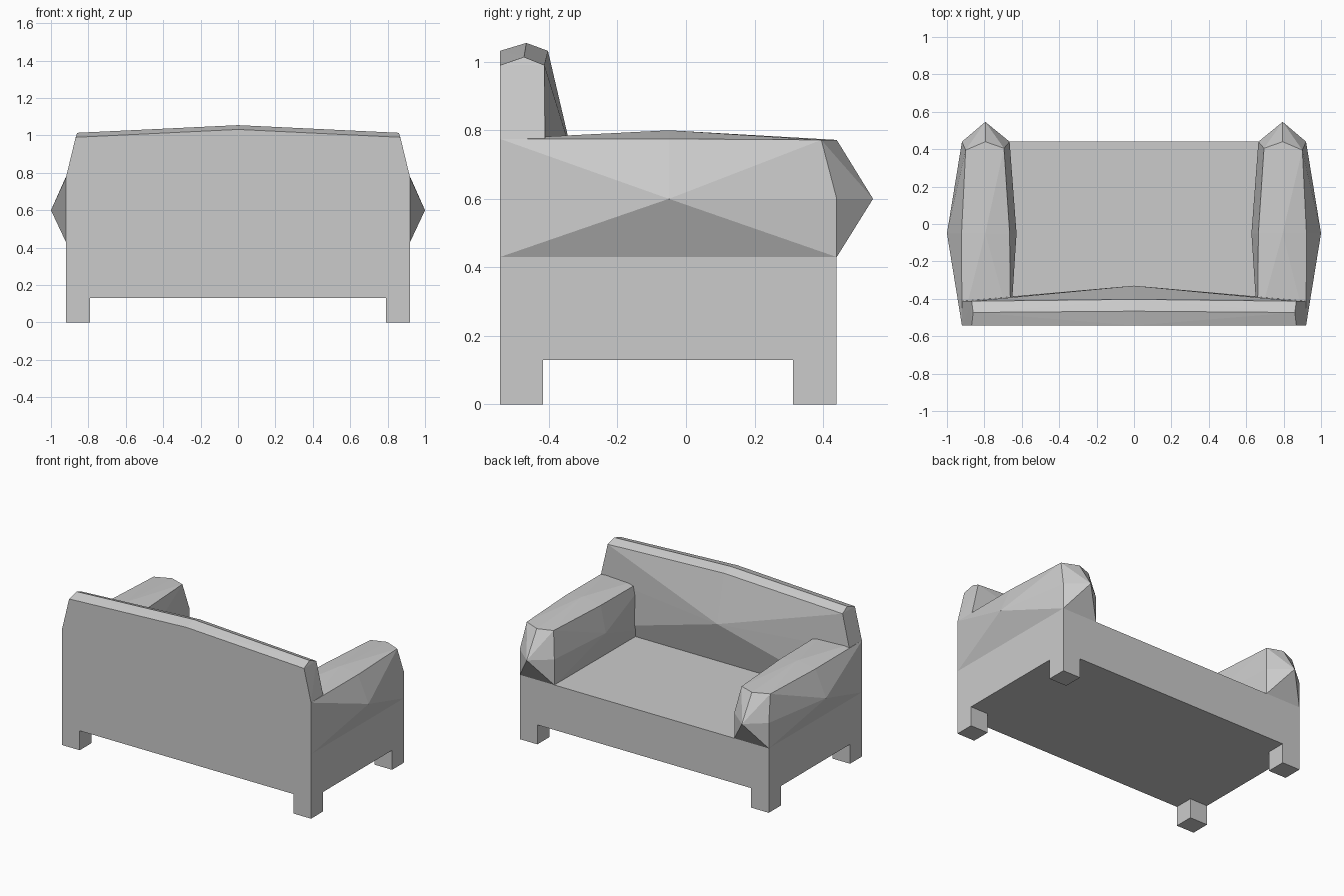
import bpy, bmesh
from mathutils import Vector

if "Cube" in bpy.data.objects:
    bpy.data.objects.remove(bpy.data.objects["Cube"])


def finish(bm, name):
    me = bpy.data.meshes.new(name)
    bmesh.ops.recalc_face_normals(bm, faces=bm.faces[:])
    bm.to_mesh(me)
    bm.free()
    ob = bpy.data.objects.new(name, me)
    bpy.context.collection.objects.link(ob)
    return ob


def box(name, lo, hi):
    bm = bmesh.new()
    bmesh.ops.create_cube(bm, size=1)
    for v in bm.verts:
        v.co = Vector([(a + b) / 2 + c * (b - a) for a, b, c in zip(lo, hi, v.co)])
    return finish(bm, name)


def cushion(name, points):
    """Faceted convex pillow through the given points."""
    bm = bmesh.new()
    for p in points:
        bm.verts.new(p)
    res = bmesh.ops.convex_hull(bm, input=bm.verts[:])
    loose = [v for v in bm.verts if not v.link_faces]
    bmesh.ops.delete(bm, geom=loose, context='VERTS')
    bmesh.ops.dissolve_limit(bm, angle_limit=0.005, verts=bm.verts[:], edges=bm.edges[:])
    return finish(bm, name)


BACK, FRONT, SIDE = -0.543, 0.44, 0.92
LEG, SEAT = 0.13, 0.43

# Seat base
box("seat_base", (-SIDE, BACK, LEG), (SIDE, FRONT, SEAT))

# Four legs
for s, side in ((-1, "left"), (1, "right")):
    x0, x1 = sorted((s * 0.79, s * SIDE))
    box(f"{side}_rear_leg", (x0, BACK, 0), (x1, -0.418, LEG))
    box(f"{side}_front_leg", (x0, 0.312, 0), (x1, FRONT, LEG))

# Puffed armrests, mirrored
arm = [
    # bottom corners and rear corners
    (0.92, FRONT, SEAT), (0.665, FRONT, SEAT), (0.92, BACK, SEAT), (0.66, BACK, SEAT),
    (0.92, BACK, 0.775), (0.66, BACK, 0.775),
    # rim of the front and top
    (0.92, FRONT, 0.60), (0.665, FRONT, 0.60), (0.90, 0.395, 0.772),
    (0.695, 0.405, 0.772), (0.795, FRONT, 0.772),
    (0.922, -0.05, 0.775), (0.665, -0.05, 0.775),
    # bulging face centres
    (1.0, -0.05, 0.60), (0.628, -0.05, 0.60), (0.795, 0.546, 0.60), (0.795, -0.05, 0.80),
]
for s, side in ((-1, "left"), (1, "right")):
    cushion(f"{side}_armrest", [(s * x, y, z) for x, y, z in arm])

# Backrest with crowned top and bulging front
half = [
    (0.92, BACK, SEAT), (0.92, -0.41, SEAT), (0.92, BACK, 0.775), (0.92, -0.412, 0.765),
    (0.868, BACK, 0.99), (0.868, -0.413, 0.99), (0.86, -0.473, 1.014),
]
middle = [(0, BACK, 1.032), (0, -0.466, 1.055), (0, -0.403, 1.032), (0, -0.33, 0.72)]
cushion("backrest", [(s * x, y, z) for s in (-1, 1) for x, y, z in half] + middle)
